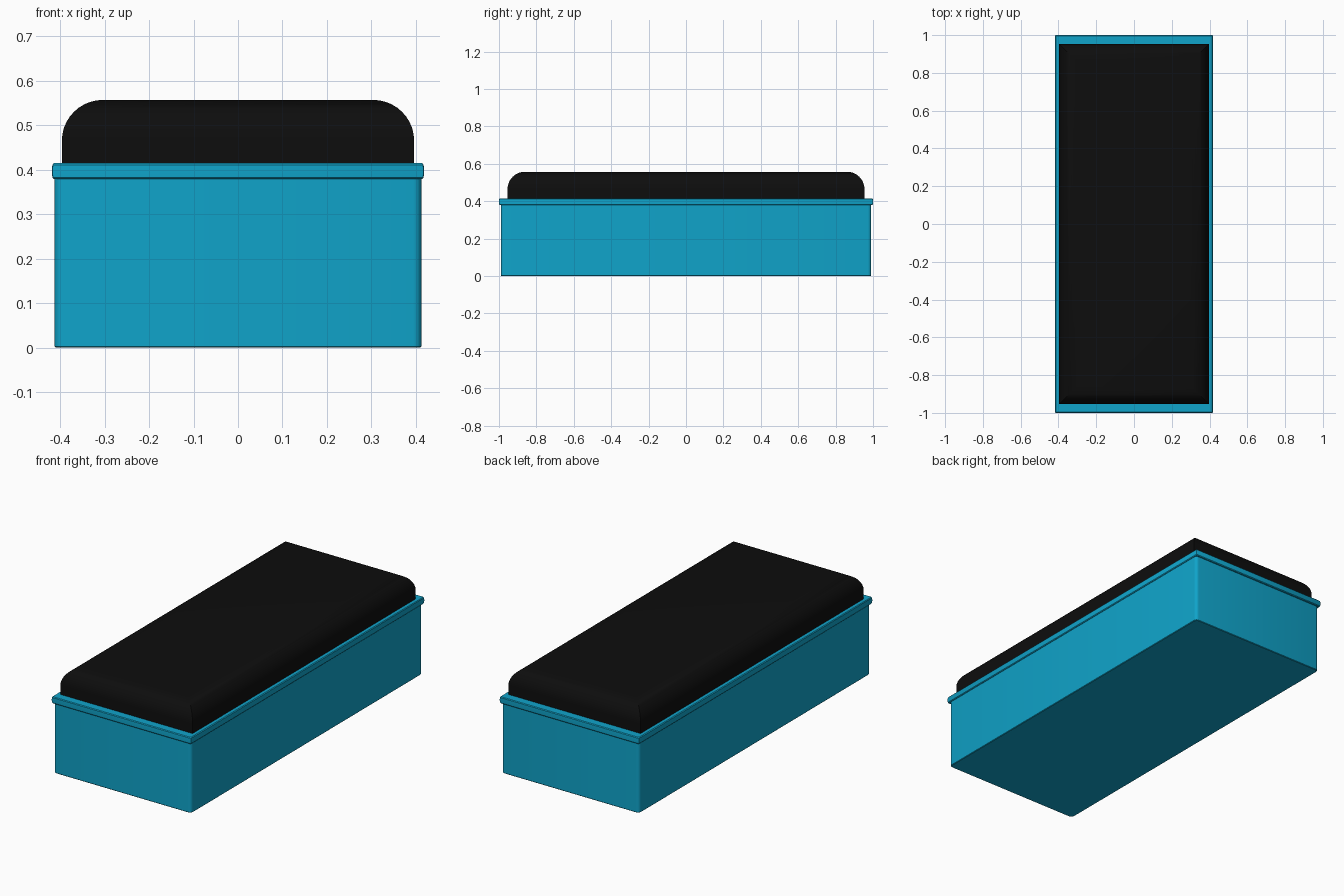
import bpy, bmesh, math

if "Cube" in bpy.data.objects:
    bpy.data.objects.remove(bpy.data.objects["Cube"])


def material(name, rgb):
    m = bpy.data.materials.new(name)
    m.diffuse_color = (*rgb, 1)
    m.use_nodes = True
    m.node_tree.nodes["Principled BSDF"].inputs["Base Color"].default_value = m.diffuse_color
    return m


blue = material("blue_paint", (0.005, 0.37, 0.59))
black = material("black_fabric", (0.004, 0.004, 0.004))


def rounded_rect(hx, hy, r, steps):
    """Rectangle outline with rounded corners; r = 0 gives four points."""
    if r == 0:
        return [(hx, hy), (-hx, hy), (-hx, -hy), (hx, -hy)]
    pts = []
    for k, (sx, sy) in enumerate([(1, 1), (-1, 1), (-1, -1), (1, -1)]):
        for i in range(steps + 1):
            a = math.pi / 2 * (k + i / steps)
            pts.append((sx * (hx - r) + r * math.cos(a), sy * (hy - r) + r * math.sin(a)))
    return pts


def loft(name, levels, r, mat, steps=4):
    """Capped stack of outlines; levels are (half x, half y, z)."""
    bm = bmesh.new()
    rings = [[bm.verts.new((x, y, z)) for x, y in rounded_rect(hx, hy, r, steps)]
             for hx, hy, z in levels]
    for a, b in zip(rings, rings[1:]):
        n = len(a)
        for i in range(n):
            j = (i + 1) % n
            bm.faces.new((a[i], a[j], b[j], b[i]))
    bm.faces.new(rings[0][::-1])
    bm.faces.new(rings[-1])
    me = bpy.data.meshes.new(name)
    bm.to_mesh(me)
    bm.free()
    me.materials.append(mat)
    ob = bpy.data.objects.new(name, me)
    bpy.context.collection.objects.link(ob)
    bpy.context.view_layer.objects.active = ob
    ob.select_set(True)
    bpy.ops.object.shade_smooth_by_angle(angle=math.radians(35))
    ob.select_set(False)
    return ob


# Box body with slightly rounded upright corners
loft("box_body", [(0.409, 0.987, 0), (0.412, 0.99, 0.003), (0.412, 0.99, 0.385)], 0.018, blue)

# Overhanging rim with softened edges
loft("rim", [(0.414, 0.996, 0.379), (0.4175, 0.9995, 0.383), (0.418, 1.0, 0.397),
             (0.4175, 0.9995, 0.411), (0.414, 0.996, 0.415)], 0.004, blue, 2)

# Cushion: quarter-round top edges, mitred at the corners
R, STEPS = 0.092, 10
cushion = [(0.396, 0.954, 0.41)]
for i in range(STEPS + 1):
    a = math.pi / 2 * i / STEPS
    inset = R * (1 - math.cos(a))
    cushion.append((0.396 - inset, 0.954 - inset, 0.557 - R + R * math.sin(a)))
loft("cushion", cushion, 0, black)
